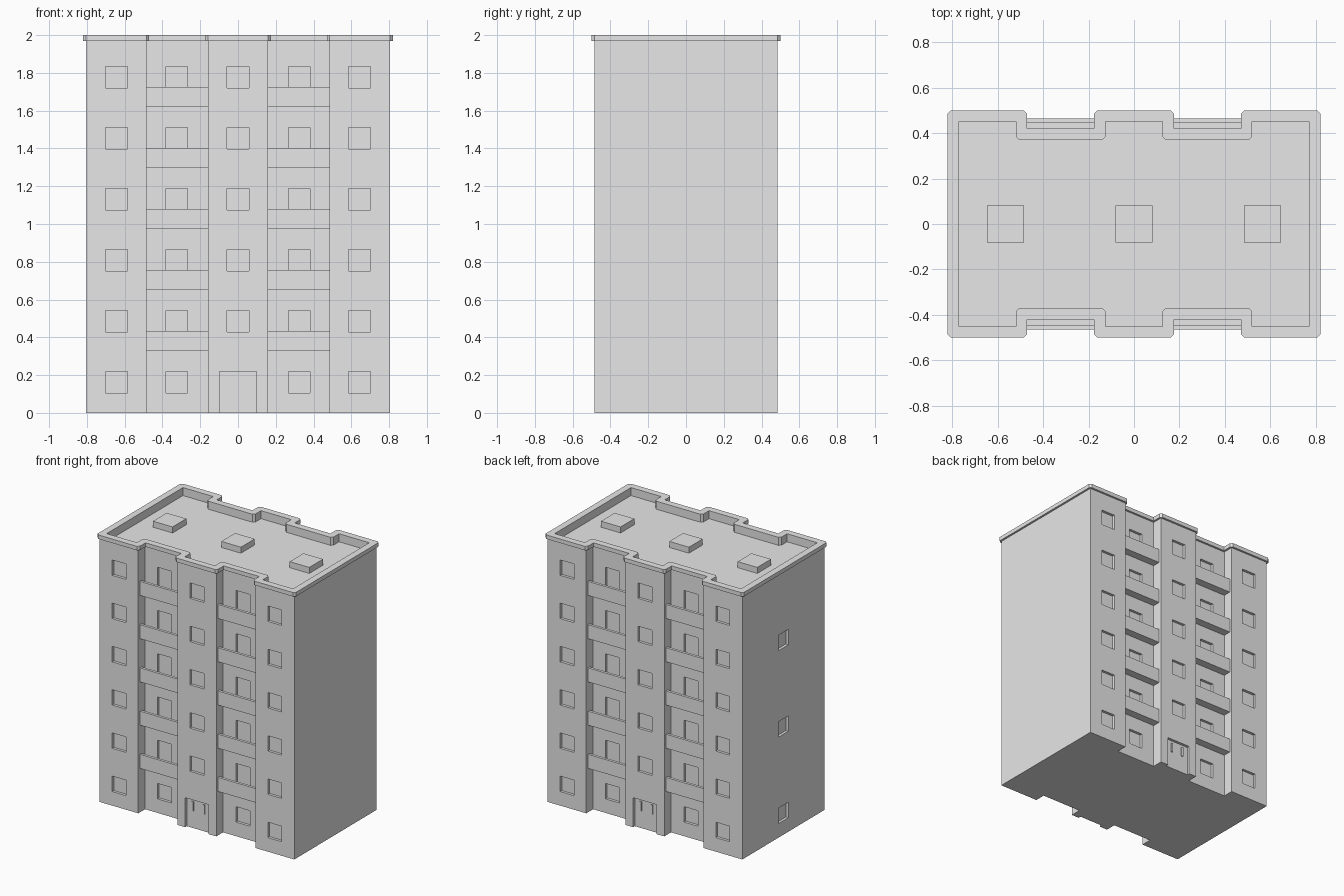
import bpy
import bmesh
from mathutils import Matrix, Vector

old = bpy.data.objects.get("Cube")
if old:
    bpy.data.objects.remove(old, do_unlink=True)

concrete = bpy.data.materials.new("concrete grey")
concrete.use_nodes = True
GREY = (0.8, 0.8, 0.8, 1)
concrete.diffuse_color = GREY
concrete.node_tree.nodes["Principled BSDF"].inputs["Base Color"].default_value = GREY

WALL, RECESS = 0.485, 0.405      # wall planes of the bays and of the recesses
ROOF, LEDGE, TOP = 1.94, 1.97, 2.0
FLOORS, STOREY = 6, 0.323
SIZE, SILL, DEPTH = 0.115, 0.105, 0.02


def make_object(name, bm):
    bmesh.ops.recalc_face_normals(bm, faces=bm.faces)
    mesh = bpy.data.meshes.new(name)
    bm.to_mesh(mesh)
    bm.free()
    mesh.materials.append(concrete)
    obj = bpy.data.objects.new(name, mesh)
    bpy.context.collection.objects.link(obj)
    return obj


def add_box(bm, low, high):
    low, high = Vector(low), Vector(high)
    place = Matrix.Translation((low + high) / 2) @ Matrix.Diagonal((*(high - low), 1))
    bmesh.ops.create_cube(bm, size=1, matrix=place)


def add_facade_box(bm, x, width, y0, y1, z0, z1):
    """The same box on the front and on the back."""
    for lo, hi in ((y0, y1), (-y1, -y0)):
        add_box(bm, (x - width / 2, lo, z0), (x + width / 2, hi, z1))


def outline(d):
    """Footprint with two recesses on each long side, offset outward by d."""
    q = [(0.16 + d, WALL + d), (0.16 + d, RECESS + d), (0.485 - d, RECESS + d),
         (0.485 - d, WALL + d), (0.805 + d, WALL + d)]
    r = q[::-1]
    return (q + [(x, -y) for x, y in r] + [(-x, -y) for x, y in q]
            + [(-x, y) for x, y in r])


def loft(bm, section, closed):
    """Join footprint loops given as (offset, height) pairs."""
    loops = [[bm.verts.new((x, y, z)) for x, y in outline(d)] for d, z in section]
    pairs = list(zip(loops, loops[1:]))
    if closed:
        pairs.append((loops[-1], loops[0]))
    for a, b in pairs:
        for i in range(len(a)):
            j = (i + 1) % len(a)
            bm.faces.new((a[i], a[j], b[j], b[i]))
    if not closed:
        bm.faces.new(loops[0])
        bm.faces.new(loops[-1])


# Building body
bm = bmesh.new()
loft(bm, [(0, 0), (0, ROOF)], closed=False)
body = make_object("building_body", bm)

# Openings cut into the walls
bm = bmesh.new()
for floor in range(FLOORS):
    z = SILL + STOREY * floor
    for x in (-0.643, 0, 0.643):
        if x or floor:
            add_facade_box(bm, x, SIZE, WALL - DEPTH, WALL + 0.05, z, z + SIZE)
    for x in (-0.324, 0.324):
        bottom = z - 0.08 if floor else z
        add_facade_box(bm, x, SIZE, RECESS - DEPTH, RECESS + 0.03, bottom, z + SIZE)
    if floor % 2 == 0:
        add_box(bm, (-0.9, -SIZE / 2, z), (-0.805 + DEPTH, SIZE / 2, z + SIZE))
add_facade_box(bm, 0, 0.195, WALL - DEPTH, WALL + 0.05, -0.05, SILL + SIZE)
cutter = make_object("opening_cutter", bm)
cutter.hide_render = True

cut = body.modifiers.new("openings", "BOOLEAN")
cut.operation = "DIFFERENCE"
cut.solver = "EXACT"
cut.object = cutter
bpy.context.view_layer.objects.active = body
bpy.ops.object.modifier_apply(modifier=cut.name)
bpy.data.objects.remove(cutter, do_unlink=True)

# Overhanging parapet with chamfered outer corners
bm = bmesh.new()
loft(bm, [(0, ROOF), (0, LEDGE), (0.015, LEDGE), (0.015, TOP),
          (-0.035, TOP), (-0.035, ROOF)], closed=True)
bmesh.ops.recalc_face_normals(bm, faces=bm.faces)
corners = []
for e in bm.edges:
    a, b = (v.co for v in e.verts)
    upright = (a - b).xy.length < 0.001
    if upright and max(a.z, b.z) > TOP - 0.001 and e.calc_face_angle_signed() > 0.1:
        corners.append(e)
bmesh.ops.bevel(bm, geom=corners, offset=0.015, segments=1, affect="EDGES")
make_object("roof_parapet", bm)

# Roof hatches
bm = bmesh.new()
for x in (-0.565, 0, 0.565):
    add_box(bm, (x - 0.081, -0.081, ROOF - 0.01), (x + 0.081, 0.081, ROOF + 0.045))
make_object("roof_hatches", bm)

# Balconies: a floor slab and a solid rail
bm = bmesh.new()
for floor in range(1, FLOORS):
    z = 0.005 + STOREY * floor
    for x in (-0.3225, 0.3225):
        add_facade_box(bm, x, 0.325, RECESS - 0.005, 0.445, z, z + 0.02)
        add_facade_box(bm, x, 0.325, 0.445, 0.465, z, z + 0.105)
make_object("balconies", bm)

# Entrance door handles
bm = bmesh.new()
for x in (-0.047, 0.047):
    add_facade_box(bm, x, 0.014, WALL - DEPTH - 0.002, WALL - DEPTH + 0.007, 0.13, 0.2)
make_object("door_handles", bm)
